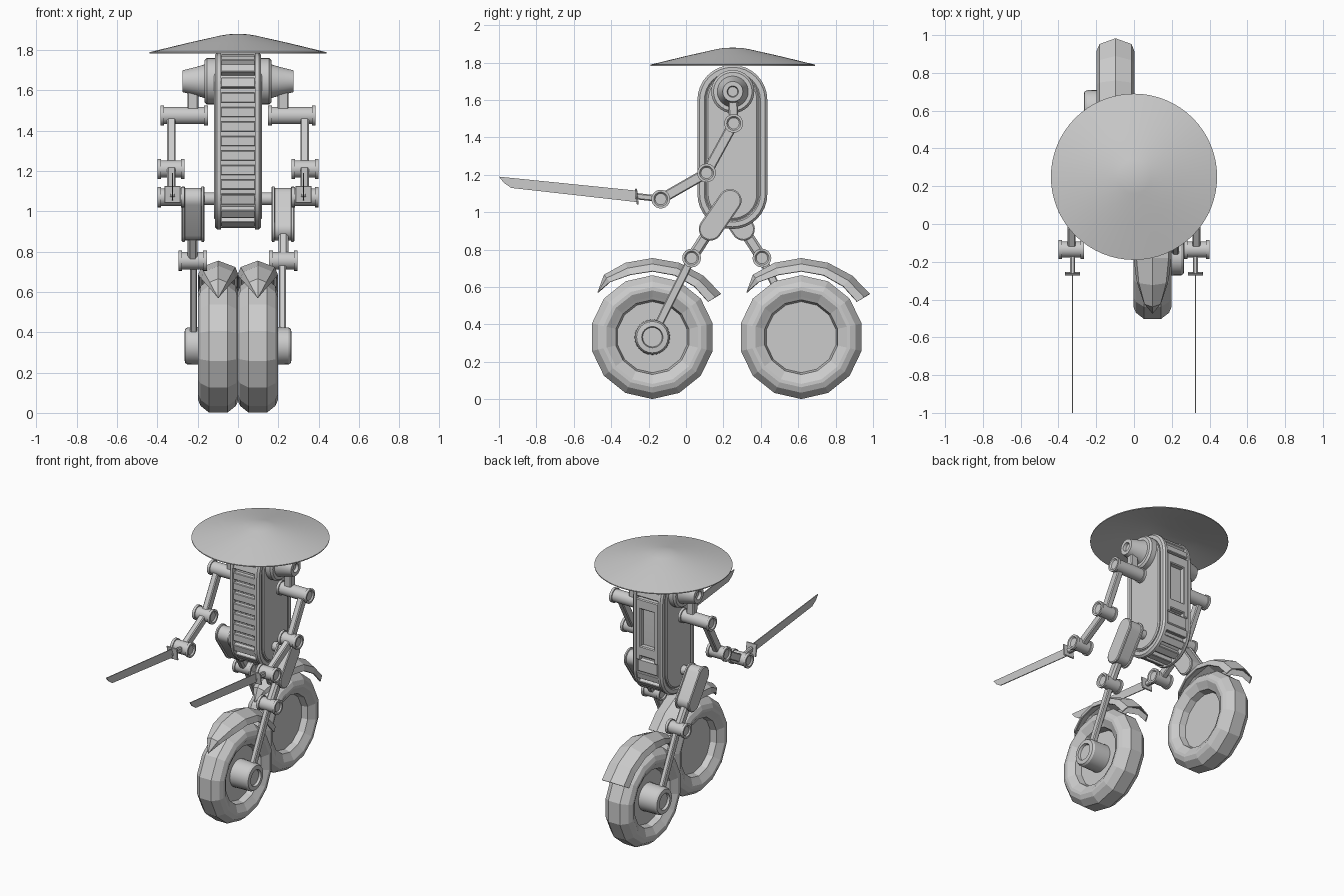
import bpy, bmesh, math
from math import sin, cos, pi, radians
from mathutils import Vector, Matrix

if "Cube" in bpy.data.objects:
    bpy.data.objects.remove(bpy.data.objects["Cube"])


def finish(name, bm, smooth=True, bevel=0):
    bmesh.ops.remove_doubles(bm, verts=bm.verts, dist=1e-5)
    bmesh.ops.recalc_face_normals(bm, faces=bm.faces)
    me = bpy.data.meshes.new(name)
    bm.to_mesh(me)
    bm.free()
    if smooth:
        me.polygons.foreach_set("use_smooth", [True] * len(me.polygons))
        me.set_sharp_from_angle(angle=radians(30))
    ob = bpy.data.objects.new(name, me)
    bpy.context.collection.objects.link(ob)
    if bevel:
        m = ob.modifiers.new("bevel", 'BEVEL')
        m.width, m.segments = bevel, 1
    return ob


def capsule(name, a, b, sections, n=24, smooth=True):
    """Loft of (x, radius) sections; the outline is a circle (a == b) or a stadium from a to b, in y/z."""
    a, b = Vector(a), Vector(b)
    d = b - a
    base = math.atan2(d.y, d.x) if d.length > 0 else pi / 2
    h = n // 2
    ends = [(b, base - pi / 2 + pi * i / h) for i in range(h + 1)]
    ends += [(a, base + pi / 2 + pi * i / h) for i in range(h + 1)]
    if d.length == 0:
        ends = [(a, base + 2 * pi * i / n) for i in range(n)]
    bm = bmesh.new()
    rings = [[bm.verts.new((x, c.x + r * cos(t), c.y + r * sin(t))) for c, t in ends] for x, r in sections]
    k = len(ends)
    for p, q in zip(rings, rings[1:]):
        for i in range(k):
            bm.faces.new((p[i], p[(i + 1) % k], q[(i + 1) % k], q[i]))
    bm.faces.new(rings[0])
    bm.faces.new(rings[-1])
    return finish(name, bm, smooth)


def bar(name, x, a, b, wx, w, bevel=.006):
    """Rectangular strut between two y/z points."""
    a, b = Vector((x, *a)), Vector((x, *b))
    d = b - a
    bm = bmesh.new()
    rot = Matrix.Rotation(math.atan2(-d.y, d.z), 4, 'X')
    bmesh.ops.create_cube(bm, size=1, matrix=Matrix.Translation((a + b) / 2) @ rot
                          @ Matrix.Diagonal((wx, w, d.length, 1)))
    return finish(name, bm, False, bevel)


def joint(name, x0, x1, p, r=.05):
    """Round pivot along x with a collar and a shallow dish at each end."""
    s = 1 if x1 > x0 else -1
    c = .018 * s
    capsule(name, p, p, [(x0 + c / 2, r * .6), (x0, r * .75), (x0, r), (x0 + c, r), (x0 + c, r * .86),
                         (x1 - c, r * .86), (x1 - c, r), (x1, r), (x1, r * .75), (x1 - c / 2, r * .6)])


# Body: core, side plates and raised side panels
LO, HI = (.248, 1.097), (.248, 1.6)
capsule("body_core", LO, HI, [(-.1, .15), (.1, .15)], 32)
for s, side in ((1, "right"), (-1, "left")):
    capsule(f"body_plate_{side}", LO, HI,
            [(s * .085, .187), (s * .103, .187), (s * .115, .175), (s * .115, .15), (s * .108, .143)], 32)
    capsule(f"body_panel_{side}", LO, HI, [(s * .1, .138), (s * .113, .138), (s * .119, .13)], 32)

# Slats wrapping the front, crown and underside of the body
slats = [(Vector((LO[0] - .163, LO[1] + .503 * (i + .5) / 7)), pi) for i in range(7)]
for c, start in ((HI, 0), (LO, pi)):
    for i in range(7):
        t = start + pi * (i + .5) / 7
        slats.append((Vector(c) + .163 * Vector((cos(t), sin(t))), t))
bm = bmesh.new()
for p, t in slats:
    bmesh.ops.create_cube(bm, size=1, matrix=Matrix.Translation((0, p.x, p.y))
                          @ Matrix.Rotation(t, 4, 'X') @ Matrix.Diagonal((.172, .034, .05, 1)))
finish("body_slats", bm, False, .004)

# Recessed frame on the back
for s, side in ((1, "right"), (-1, "left")):
    bar(f"back_frame_{side}", s * .07, (.408, 1.17), (.408, 1.59), .035, .05)
bar("back_frame_top", 0, (.408, 1.53), (.408, 1.6), .172, .05)
bar("back_frame_middle", 0, (.408, 1.2), (.408, 1.27), .172, .05)
bar("back_lower_block", 0, (.4, 1.08), (.4, 1.18), .172, .05, .012)

# Hat: thin wide cone shell with a rounded crown
hat = [(.44, 1.783), (.44, 1.789), (.25, 1.835), (.09, 1.871), (.05, 1.878), (0, 1.88)]
hat += [(0, 1.868), (.08, 1.862), (.25, 1.824), (.44, 1.783)]
bm = bmesh.new()
vs = [bm.verts.new((r, 0, z)) for r, z in hat]
es = [bm.edges.new(e) for e in zip(vs, vs[1:])]
bmesh.ops.spin(bm, geom=vs + es, cent=(0, 0, 0), axis=(0, 0, 1), angle=2 * pi, steps=64)
finish("hat", bm).location.y = .25

# Arms with swords, both sides
SH, UP, EL, WR = (.25, 1.645), (.255, 1.475), (.11, 1.21), (-.135, 1.07)
for s, side in ((1, "right"), (-1, "left")):
    capsule(f"shoulder_disc_{side}", SH, SH,
            [(s * .1, .115), (s * .155, .115), (s * .167, .103), (s * .167, .085)], 32)
    capsule(f"shoulder_cone_{side}", SH, SH,
            [(s * .16, .085), (s * .2, .073), (s * .275, .054), (s * .275, .03), (s * .255, .026)], 32)
    bar(f"shoulder_strut_{side}", s * .224, SH, UP, .055, .05)
    joint(f"upper_arm_pivot_{side}", s * .15, s * .385, UP)
    bar(f"upper_arm_{side}", s * .33, UP, EL, .042, .055)
    joint(f"elbow_{side}", s * .265, s * .4, EL)
    bar(f"forearm_{side}", s * .33, EL, WR, .042, .055)
    joint(f"wrist_{side}", s * .265, s * .4, WR)
    bar(f"sword_grip_{side}", s * .325, (-.14, 1.072), (-.27, 1.086), .026, .034)
    bar(f"sword_guard_{side}", s * .325, (-.258, 1.042), (-.268, 1.126), .08, .01, .002)
    bm = bmesh.new()
    edge = [(-.26, 1.115), (-1, 1.19), (-.975, 1.158), (-.935, 1.13), (-.26, 1.054)]
    f = bm.faces.new([bm.verts.new((s * .325 - .003, y, z)) for y, z in edge])
    ext = bmesh.ops.extrude_face_region(bm, geom=[f])["geom"]
    bmesh.ops.translate(bm, vec=(.006, 0, 0), verts=[v for v in ext if isinstance(v, bmesh.types.BMVert)])
    finish(f"sword_blade_{side}", bm, False)


def fender(name, cx, cy):
    """Curved guard over a wheel: pointed at the front, square at the back."""
    # angle, ridge radius, half width, droop of the side edges
    rows = [(141, .377, .002, .001), (128, .42, .05, .05), (110, .42, .085, .068), (90, .42, .1, .07),
            (70, .42, .1, .07), (50, .425, .1, .074), (32, .433, .1, .08)]
    bm = bmesh.new()
    grid = []
    for t, r, w, d in rows:
        t = radians(t)
        grid.append([bm.verts.new((cx + k * w, cy + (r - q * d) * cos(t), .335 + (r - q * d) * sin(t)))
                     for k, q in ((-1, 1), (-.85, .45), (0, 0), (.85, .45), (1, 1))])
    for p, q in zip(grid, grid[1:]):
        for i in range(4):
            bm.faces.new((p[i], p[i + 1], q[i + 1], q[i]))
    # the tip row is tiny and is kept as a narrow point
    ob = finish(name, bm, False)
    m = ob.modifiers.new("thickness", 'SOLIDIFY')
    m.thickness, m.offset = .008, -1


# Legs: front leg on the right, rear leg on the left (half turn about the body)
for s, end in ((1, "front"), (-1, "rear")):
    def P(y, z):
        return (y if s > 0 else .436 - y, z)
    hip, thigh, knee, hub = P(.235, 1.062), P(.13, .91), P(.03, .755), P(-.18, .332)
    joint(f"{end}_hip_shaft", s * .09, s * .19, hip, .036)
    capsule(f"{end}_thigh", thigh, hip,
            [(s * x, r) for x, r in ((.165, .055), (.17, .062), (.18, .062), (.183, .054), (.262, .054),
                                     (.265, .062), (.276, .062), (.281, .055))])
    bar(f"{end}_piston", s * .225, thigh, knee, .05, .06, .012)
    joint(f"{end}_knee", s * .155, s * .295, knee, .05)
    bar(f"{end}_shin", s * .22, knee, hub, .035, .045)
    capsule(f"{end}_hub", hub, hub,
            [(s * x, r) for x, r in ((.12, .095), (.25, .092), (.263, .084), (.266, .057), (.25, .052))])
    # chunky faceted tyre with a deep dish on both faces
    half = [(.03, .19), (.072, .2), (.08, .215), (.1, .25), (.1, .268), (.088, .297), (.045, .331)]
    prof = [(-x, r) for x, r in half] + [(x, r) for x, r in reversed(half)]
    capsule(f"{end}_wheel", hub, hub, [(s * .098 + x, r) for x, r in prof], 14, False)
    fender(f"{end}_fender", s * .098, hub[0])
